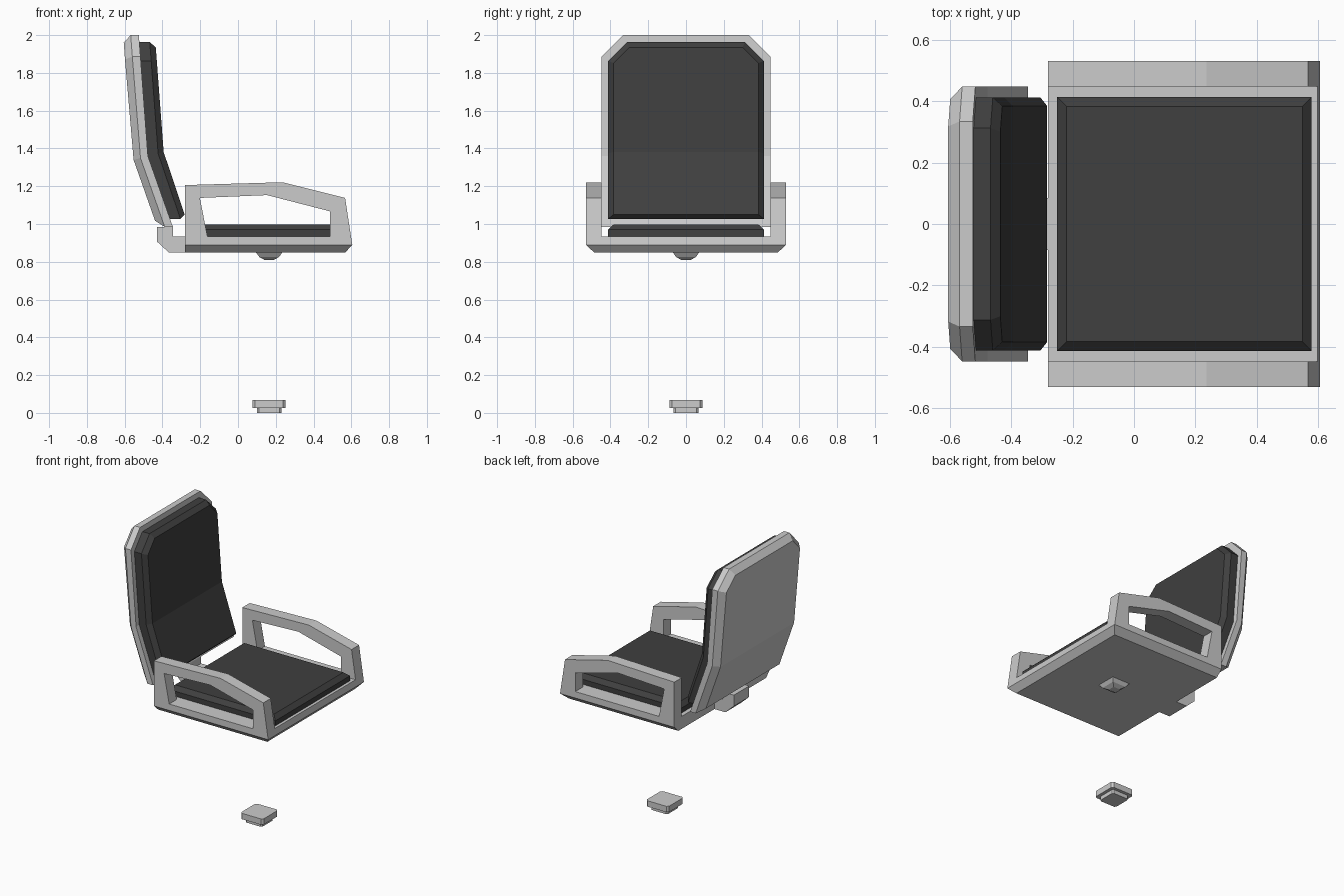
import bpy, bmesh

if "Cube" in bpy.data.objects:
    bpy.data.objects.remove(bpy.data.objects["Cube"])

dark = bpy.data.materials.new("dark_padding")
dark.diffuse_color = (0.05, 0.05, 0.05, 1)
dark.use_nodes = True
dark.node_tree.nodes["Principled BSDF"].inputs["Base Color"].default_value = dark.diffuse_color


def finish(name, bm, mat=None):
    bmesh.ops.recalc_face_normals(bm, faces=bm.faces)
    me = bpy.data.meshes.new(name)
    bm.to_mesh(me)
    bm.free()
    ob = bpy.data.objects.new(name, me)
    bpy.context.collection.objects.link(ob)
    if mat:
        me.materials.append(mat)
    return ob


def loft(name, rings, mat=None, split_caps=False):
    """Join rings of points into a closed solid; caps may be split in strips."""
    bm = bmesh.new()
    vs = [[bm.verts.new(p) for p in r] for r in rings]
    n = len(vs[0])
    for a, b in zip(vs, vs[1:]):
        for i in range(n):
            j = (i + 1) % n
            bm.faces.new((a[i], a[j], b[j], b[i]))
    for cap in (vs[0], vs[-1]):
        if split_caps:
            for i in range(n // 2 - 1):
                bm.faces.new((cap[i], cap[i + 1], cap[n - 2 - i], cap[n - 1 - i]))
        else:
            bm.faces.new(cap)
    return finish(name, bm, mat)


def rect(x0, x1, w, z, c=0):
    """Horizontal rectangle, y from -w to w, with optional cut corners c."""
    if not c:
        return [(x0, -w, z), (x1, -w, z), (x1, w, z), (x0, w, z)]
    return [(x0 + c, -w, z), (x1 - c, -w, z), (x1, c - w, z), (x1, w - c, z),
            (x1 - c, w, z), (x0 + c, w, z), (x0, w - c, z), (x0, c - w, z)]


def extrude_y(name, profile, y0, y1):
    return loft(name, [[(x, y, z) for x, z in profile] for y in (y0, y1)])


BEND = 1.36


def rail(z):
    """x of the backrest's front face at height z."""
    if z > BEND:
        return -0.477 - 0.048 * (z - BEND) / 0.64
    return -0.477 + 0.132 * (BEND - z) / 0.375


def back_slab(name, w, z0, z1, cut, levels, mat=None):
    """Bent panel with cut top corners, from (x offset, inset) levels."""
    rings = []
    for off, i in levels:
        c = cut - 0.59 * i
        half = [(w - i, z0 + i * 0.8), (w - i, BEND + off * 0.25),
                (w - i, z1 - i - c), (w - i - c, z1 - i)]
        pts = half + [(-y, z) for y, z in reversed(half)]
        rings.append([(rail(z) + off, y, z) for y, z in pts])
    return loft(name, rings, mat, True)


# Seat tray and cushion
loft("seat_tray", [rect(-0.28, 0.567, 0.485, 0.848),
                   rect(-0.28, 0.605, 0.53, 0.89),
                   rect(-0.28, 0.598, 0.53, 0.935)])
loft("seat_cushion", [rect(-0.25, 0.578, 0.413, 0.93),
                      rect(-0.25, 0.578, 0.413, 0.97),
                      rect(-0.22, 0.548, 0.383, 0.998)], dark)

# Armrests
arm = [(-0.28, 0.935), (-0.28, 1.206), (0.236, 1.221), (0.567, 1.138),
       (0.598, 0.935), (0.487, 0.935), (0.487, 1.067), (0.154, 1.153),
       (-0.202, 1.138), (-0.162, 0.935)]
for side, s in (("right", -1), ("left", 1)):
    extrude_y(side + "_armrest", arm, s * 0.447, s * 0.53)

# Backrest shell and cushion
back_slab("backrest_shell", 0.447, 0.985, 2.0, 0.113,
          [(0, 0), (-0.043, 0), (-0.083, 0.04)])
back_slab("backrest_cushion", 0.412, 1.027, 1.963, 0.1,
          [(-0.005, 0), (0.055, 0), (0.085, 0.028)], dark)

# Bracket joining seat and backrest
extrude_y("back_bracket", [(-0.43, 0.985), (-0.345, 0.985), (-0.345, 0.935),
                           (-0.28, 0.935), (-0.28, 0.848), (-0.365, 0.848),
                           (-0.43, 0.908)], -0.085, 0.085)

# Hub under the seat and floor foot
CX = 0.165
loft("seat_hub", [rect(CX - h, CX + h, h, z) for h, z in
                  ((0.025, 0.81), (0.052, 0.825), (0.07, 0.85))])
loft("foot_base", [rect(CX - 0.065, CX + 0.065, 0.065, z, 0.01) for z in (0, 0.027)])
loft("foot_plate", [rect(CX - 0.087, CX + 0.087, 0.087, z, 0.013) for z in (0.027, 0.068)])
